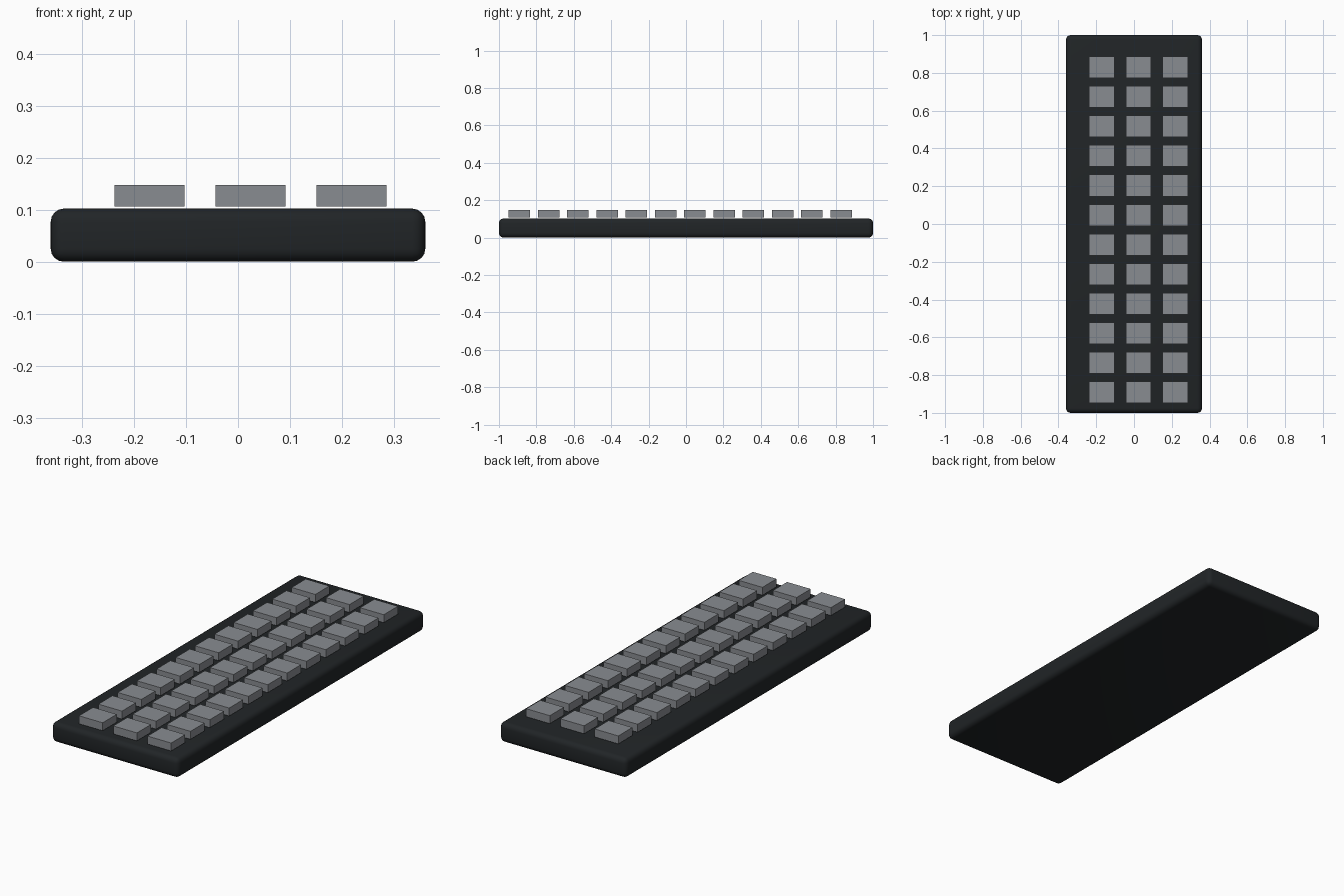
import bpy
import math

if "Cube" in bpy.data.objects:
    bpy.data.objects.remove(bpy.data.objects["Cube"])


def material(name, color):
    m = bpy.data.materials.new(name)
    m.diffuse_color = (*color, 1)
    m.use_nodes = True
    m.node_tree.nodes["Principled BSDF"].inputs["Base Color"].default_value = m.diffuse_color
    return m


def box(name, size, center, mat):
    bpy.ops.mesh.primitive_cube_add(size=1, location=center)
    ob = bpy.context.object
    ob.name = name
    ob.scale = size
    bpy.ops.object.transform_apply(location=False, rotation=False, scale=True)
    ob.data.materials.append(mat)
    return ob


dark = material("dark_plastic", (0.015, 0.018, 0.02))
grey = material("key_grey", (0.25, 0.265, 0.285))

# Rounded slab body
body = box("body", (0.72, 2.0, 0.102), (0, 0, 0.051), dark)
bev = body.modifiers.new("rounded_edges", 'BEVEL')
bev.width = 0.025
bev.segments = 4
bpy.ops.object.modifier_apply(modifier=bev.name)
bpy.ops.object.shade_smooth_by_angle(angle=math.radians(35))

# Grid of sharp-edged keys, just above the body
for row in range(12):
    for col in range(3):
        x = -0.17 + 0.194 * col
        y = -0.891 + 0.1564 * row
        box(f"key_{row + 1}_{col + 1}", (0.134, 0.114, 0.041), (x, y, 0.1265), grey)
